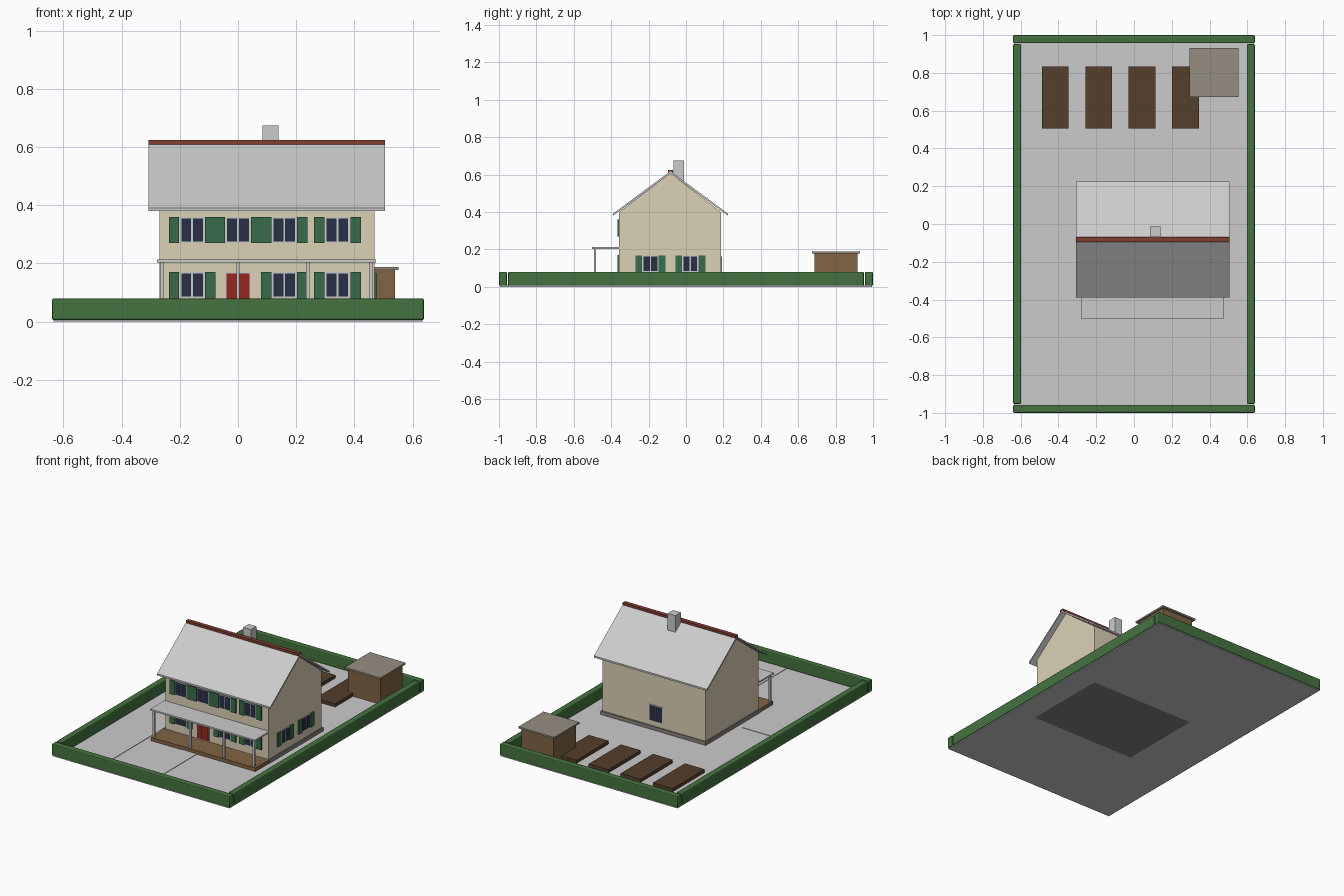
import bpy, bmesh

if "Cube" in bpy.data.objects:
    bpy.data.objects.remove(bpy.data.objects["Cube"])

MATS = {}
COLORS = {
    "wall": (0.72, 0.64, 0.47), "hedge": (0.06, 0.17, 0.05), "shutter": (0.04, 0.15, 0.07),
    "glass": (0.02, 0.03, 0.06), "door": (0.3, 0.02, 0.015), "ridge": (0.22, 0.05, 0.03),
    "soil": (0.09, 0.05, 0.025), "wood": (0.22, 0.13, 0.06), "stone": (0.25, 0.23, 0.21),
    "shed_roof": (0.3, 0.27, 0.22),
}


def paint(ob, key):
    if key:
        if key not in MATS:
            MATS[key] = bpy.data.materials.new(key)
            MATS[key].diffuse_color = (*COLORS[key], 1)
        ob.data.materials.append(MATS[key])
    return ob


def new_object(name, bm, color):
    bmesh.ops.recalc_face_normals(bm, faces=bm.faces[:])
    me = bpy.data.meshes.new(name)
    bm.to_mesh(me)
    bm.free()
    ob = bpy.data.objects.new(name, me)
    bpy.context.collection.objects.link(ob)
    return paint(ob, color)


def box(name, xs, ys, zs, color=None, bevel=0):
    bm = bmesh.new()
    bmesh.ops.create_cube(bm, size=1)
    for v in bm.verts:
        for i, (a, b) in enumerate((xs, ys, zs)):
            v.co[i] = (a + b) / 2 + v.co[i] * (b - a)
    ob = new_object(name, bm, color)
    if bevel:
        m = ob.modifiers.new("bevel", "BEVEL")
        m.width, m.segments = bevel, 2
    return ob


def extrude_x(name, profile, x0, x1, color=None):
    """Sweep a closed (y, z) profile along x."""
    bm = bmesh.new()
    face = bm.faces.new([bm.verts.new((x0, y, z)) for y, z in profile])
    ext = bmesh.ops.extrude_face_region(bm, geom=[face])
    bmesh.ops.translate(bm, vec=(x1 - x0, 0, 0),
                        verts=[g for g in ext["geom"] if isinstance(g, bmesh.types.BMVert)])
    return new_object(name, bm, color)


def wall_box(name, side, pos, u, d, z, color=None):
    """Box on a house wall: u along the wall, d outward depth."""
    u = (pos + u[0], pos + u[1])
    if side == "front":
        return box(name, u, (Y0 - d, Y0 + 0.004), z, color)
    if side == "back":
        return box(name, u, (Y1 - 0.004, Y1 + d), z, color)
    return box(name, (X1 - 0.004, X1 + d), u, z, color)


def window(name, side, pos, z0, z1, shutters=True, w=0.042, pane="glass"):
    wall_box(name + "_frame", side, pos, (-w, w), 0.004, (z0, z1))
    for i, (a, b) in enumerate(((-w + 0.005, -0.003), (0.003, w - 0.005))):
        wall_box(f"{name}_pane_{i}", side, pos, (a, b), 0.006, (z0 + 0.006, z1 - 0.005), pane)
    if shutters:
        for i, a in enumerate((-w - 0.04, w)):
            wall_box(f"{name}_shutter_{i}", side, pos, (a + 0.002, a + 0.038), 0.008,
                     (z0, z1), "shutter")


X0, X1, Y0, Y1, RY = -0.27, 0.47, -0.357, 0.187, -0.083

# Plot, driveway and path
box("ground", (-0.635, 0.635), (-0.995, 0.995), (0, 0.007))
box("driveway", (-0.56, -0.31), (-0.955, -0.13), (0.002, 0.01))
box("path", (-0.055, 0.055), (-0.955, -0.5), (0.002, 0.01))

# Hedges
for n, s in (("front", -1), ("back", 1)):
    y = sorted((s * 0.957, s * 1.0))
    box("hedge_" + n, (-0.64, 0.64), y, (0.005, 0.08), "hedge", 0.007)
for n, s in (("left", -1), ("right", 1)):
    x = sorted((s * 0.597, s * 0.64))
    box("hedge_" + n, x, (-0.952, 0.952), (0.005, 0.08), "hedge", 0.007)

# House body with gables
box("foundation", (X0 - 0.008, X1 + 0.008), (Y0 - 0.008, Y1 + 0.008), (0, 0.03), "stone")
extrude_x("house_walls", [(Y0, 0.01), (Y1, 0.01), (Y1, 0.4), (RY, 0.607), (Y0, 0.4)],
          X0, X1, "wall")

# Roof slopes, ridge and chimney
for n, s in (("front", -1), ("back", 1)):
    e = RY + s * 0.307
    extrude_x("roof_" + n, [(RY, 0.618), (e, 0.391), (e, 0.38), (RY, 0.606)], -0.308, 0.505)
box("ridge_cap", (-0.308, 0.505), (RY - 0.013, RY + 0.013), (0.609, 0.624), "ridge")
box("chimney", (0.085, 0.14), (-0.068, -0.012), (0.54, 0.674))

# Windows and front door
for i, x in enumerate((-0.158, 0.0, 0.159, 0.342)):
    window(f"upper_window_{i}", "front", x, 0.27, 0.36)
    if i != 1:
        window(f"lower_window_{i}", "front", x, 0.08, 0.17)
window("front_door", "front", 0.0, 0.03, 0.17, False, 0.045, "door")
for i, y in enumerate((-0.19, 0.023)):
    window(f"side_window_{i}", "right", y, 0.078, 0.167)
window("back_window", "back", 0.083, 0.06, 0.165, False, 0.05)

# Porch
box("porch_deck", (X0 - 0.005, X1 + 0.005), (-0.5, Y0), (0.005, 0.03), "wood")
box("porch_roof", (-0.278, 0.474), (-0.503, Y0), (0.203, 0.213))
for i, x in enumerate((-0.262, 0.0, 0.24, 0.457)):
    box(f"porch_post_{i}", (x - 0.006, x + 0.006), (-0.493, -0.481), (0.03, 0.204))

# Garden beds
for i in range(4):
    x = -0.417 + i * 0.23
    box(f"garden_bed_{i}", (x - 0.071, x + 0.071), (0.505, 0.835), (0.004, 0.028), "soil")

# Shed
box("shed_walls", (0.308, 0.54), (0.688, 0.917), (0.004, 0.178), "wood")
box("shed_roof", (0.295, 0.552), (0.673, 0.931), (0.177, 0.188), "shed_roof")

for m in bpy.data.materials:
    if m.users and not m.is_grease_pencil:
        m.use_nodes = True
        m.node_tree.nodes["Principled BSDF"].inputs["Base Color"].default_value = m.diffuse_color
